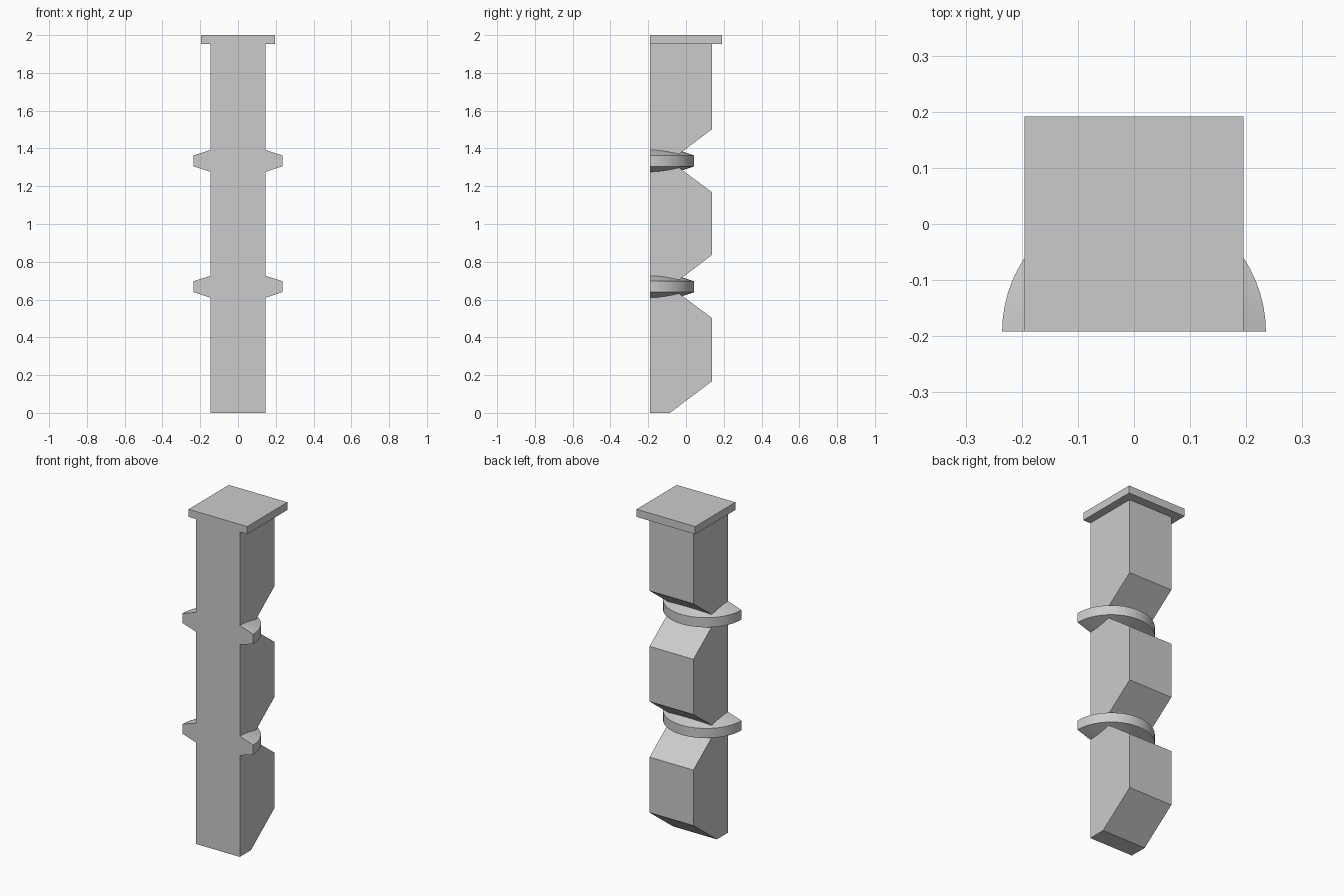
import bpy, bmesh
from math import pi, cos, sin, radians

cube = bpy.data.objects.get("Cube")
if cube:
    bpy.data.objects.remove(cube, do_unlink=True)

stone = bpy.data.materials.new("grey_stone")
stone.use_nodes = True
grey = (0.6, 0.6, 0.6, 1)
stone.diffuse_color = grey
stone.node_tree.nodes["Principled BSDF"].inputs["Base Color"].default_value = grey

FRONT, BACK = -0.1915, 0.138
RING_HEIGHTS = (0.668, 1.334)


def finish(bm, name):
    bmesh.ops.recalc_face_normals(bm, faces=bm.faces)
    mesh = bpy.data.meshes.new(name)
    bm.to_mesh(mesh)
    bm.free()
    mesh.materials.append(stone)
    ob = bpy.data.objects.new(name, mesh)
    bpy.context.collection.objects.link(ob)
    return ob


def prism(name, outline, half_width):
    """Extrude a (y, z) outline across x."""
    bm = bmesh.new()
    face = bm.faces.new([bm.verts.new((-half_width, y, z)) for y, z in outline])
    new = bmesh.ops.extrude_face_region(bm, geom=[face])["geom"]
    bmesh.ops.translate(bm, vec=(2 * half_width, 0, 0),
                        verts=[g for g in new if isinstance(g, bmesh.types.BMVert)])
    return finish(bm, name)


def half_ring(name, z, radius=0.235, steps=32):
    """Half disc with a straight rim and conical top and bottom."""
    bm = bmesh.new()
    profile = [(0.1, 0.073), (radius, 0.029), (radius, -0.029), (0.1, -0.073)]
    arcs = []
    for i in range(steps + 1):
        a = pi * i / steps
        arcs.append([bm.verts.new((r * cos(a), FRONT + r * sin(a), z + h))
                     for r, h in profile])
    for a, b in zip(arcs, arcs[1:]):
        for j in range(4):
            k = (j + 1) % 4
            bm.faces.new((a[j], a[k], b[k], b[j]))
    bm.faces.new(arcs[0])
    bm.faces.new(arcs[-1])
    ob = finish(bm, name)
    bpy.ops.object.select_all(action='DESELECT')
    ob.select_set(True)
    bpy.context.view_layer.objects.active = ob
    bpy.ops.object.shade_smooth_by_angle(angle=radians(15))


# Column with a V notch in the back at each ring
outline = [(FRONT, 0), (-0.085, 0), (BACK, 0.168)]
for z in RING_HEIGHTS:
    outline += [(BACK, z - 0.166), (-0.085, z), (BACK, z + 0.168)]
outline += [(BACK, 1.955), (FRONT, 1.955)]
prism("column", outline, 0.146)

# Rings sitting in the notches
for label, z in zip(("lower_ring", "upper_ring"), RING_HEIGHTS):
    half_ring(label, z)

# Square cap slab
prism("cap", [(FRONT, 1.954), (-FRONT, 1.954), (-FRONT, 2), (FRONT, 2)], 0.195)
